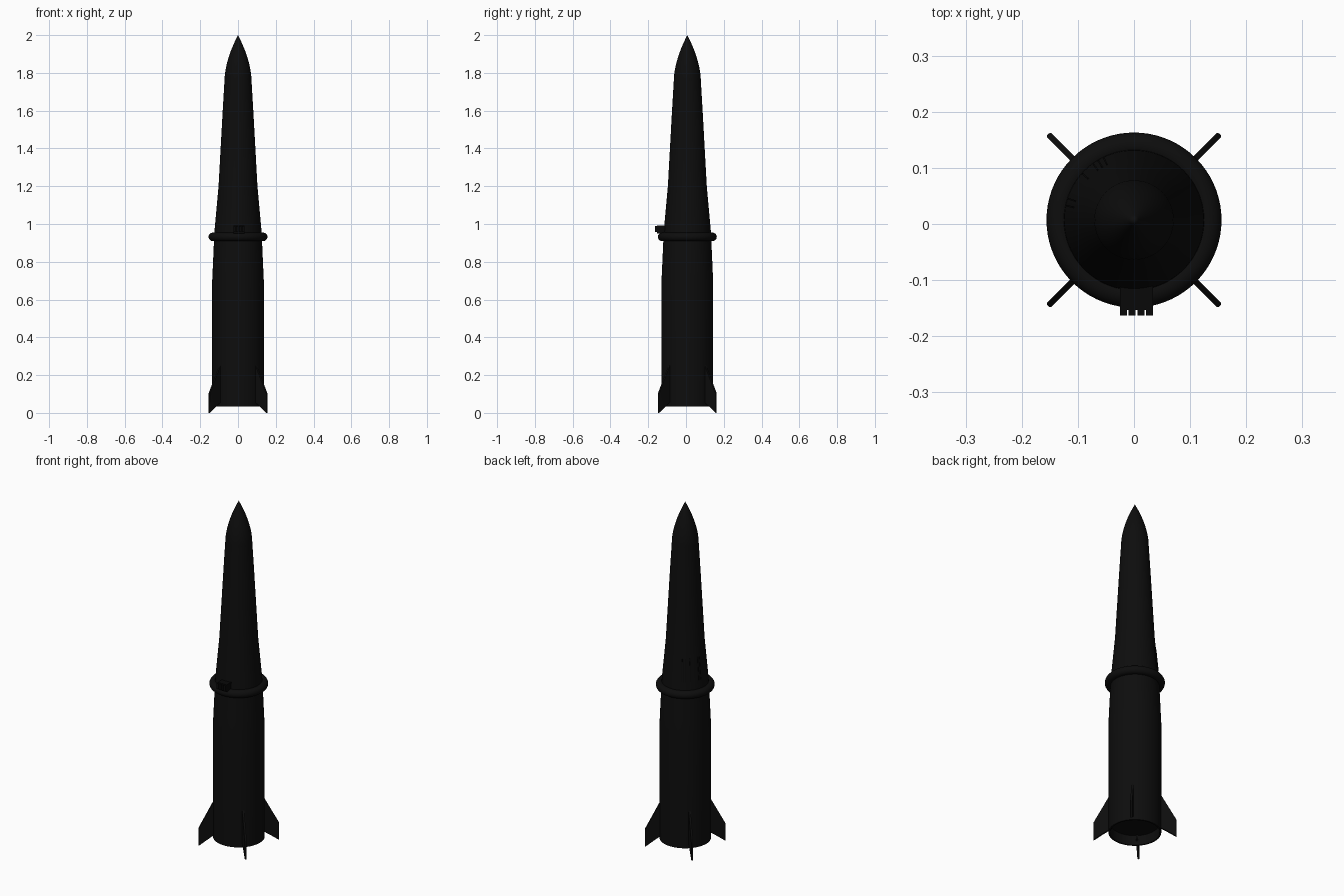
import bpy, bmesh, math
from mathutils import Matrix, Vector

if "Cube" in bpy.data.objects:
    bpy.data.objects.remove(bpy.data.objects["Cube"])

CY = 0.007  # body axis sits slightly behind centre because of the front connector


def material(name, rgb):
    m = bpy.data.materials.new(name)
    m.diffuse_color = (*rgb, 1)
    m.use_nodes = True
    m.node_tree.nodes["Principled BSDF"].inputs["Base Color"].default_value = m.diffuse_color
    return m


BLACK = material("matte black", (0.004, 0.004, 0.004))
DEEP = material("deep black", (0.0025, 0.0025, 0.0025))


def finish(name, bm, mat, smooth=None):
    bmesh.ops.recalc_face_normals(bm, faces=bm.faces)
    me = bpy.data.meshes.new(name)
    bm.to_mesh(me)
    bm.free()
    me.materials.append(mat)
    ob = bpy.data.objects.new(name, me)
    bpy.context.collection.objects.link(ob)
    if smooth:
        bpy.ops.object.select_all(action='DESELECT')
        ob.select_set(True)
        bpy.context.view_layer.objects.active = ob
        bpy.ops.object.shade_smooth_by_angle(angle=math.radians(smooth))
    return ob


def lathe(name, profile, mat, closed=False, steps=72):
    """Spin a list of (radius, z) points round the body axis."""
    bm = bmesh.new()
    vs = [bm.verts.new((r, CY, z)) for r, z in profile]
    pairs = list(zip(vs, vs[1:])) + ([(vs[-1], vs[0])] if closed else [])
    edges = [bm.edges.new(p) for p in pairs]
    bmesh.ops.spin(bm, geom=vs + edges, cent=(0, CY, 0), axis=(0, 0, 1),
                   angle=2 * math.pi, steps=steps)
    bmesh.ops.remove_doubles(bm, verts=bm.verts, dist=1e-5)
    return finish(name, bm, mat, 30)


def box(name, lo, hi, mat):
    bm = bmesh.new()
    lo, hi = Vector(lo), Vector(hi)
    bmesh.ops.create_cube(bm, size=1, matrix=Matrix.Translation((lo + hi) / 2)
                          @ Matrix.Diagonal((*(hi - lo), 1)))
    return finish(name, bm, mat)


def radial_plate(name, outline, thick, angle, mat, bevel=0):
    """Extrude a (radius, z) outline and turn it round the body axis."""
    bm = bmesh.new()
    f = bm.faces.new([bm.verts.new((r, -thick / 2, z)) for r, z in outline])
    ext = bmesh.ops.extrude_face_region(bm, geom=[f])["geom"]
    bmesh.ops.translate(bm, vec=(0, thick, 0),
                        verts=[v for v in ext if isinstance(v, bmesh.types.BMVert)])
    if bevel:
        bmesh.ops.recalc_face_normals(bm, faces=bm.faces)
        rim = max(r for r, z in outline)
        edges = [e for e in bm.edges
                 if all(v.co.x > rim - 1e-5 for v in e.verts)
                 and abs(e.verts[0].co.y - e.verts[1].co.y) < 1e-6]
        bmesh.ops.bevel(bm, geom=edges, offset=bevel, segments=3,
                        profile=0.5, affect='EDGES')
    bm.transform(Matrix.Translation((0, CY, 0)) @ Matrix.Rotation(angle, 4, 'Z'))
    return finish(name, bm, mat, 30)


# Lower stage with a recessed base
lathe("lower_body", [(0, 0.09), (0.127, 0.09), (0.129, 0.035), (0.137, 0.035),
                     (0.137, 0.69), (0.133, 0.78), (0.126, 0.935)], BLACK)

# Tapered upper stage and ogive nose
lathe("upper_body", [(0.126, 0.935), (0.124, 0.97), (0.103, 1.2), (0.092, 1.4),
                     (0.081, 1.6), (0.0715, 1.76)], BLACK)
nose = [(0.0715 * (1 - t ** 1.75), 1.76 + 0.24 * t) for t in [i / 14 for i in range(15)]]
lathe("nose_cone", nose, BLACK)

# Round collar between the stages
lathe("collar_ring", [(0.1335 + 0.0225 * math.cos(a), 0.932 + 0.0225 * math.sin(a))
                      for a in [2 * math.pi * i / 20 for i in range(20)]],
      BLACK, closed=True)

# Four swept tail fins on the diagonals
for i in range(4):
    ang = math.radians(45 + 90 * i)
    radial_plate(f"tail_fin_{i + 1}", [(0.12, 0.065), (0.168, 0.034), (0.2165, 0.0),
                                       (0.2165, 0.1), (0.137, 0.25), (0.12, 0.25)],
                 0.011, ang, BLACK, bevel=0.004)

# Connector block on the front of the collar, with small prongs
box("connector_block", (-0.025, -0.153, 0.95), (0.034, -0.105, 0.992), DEEP)
for i in range(4):
    x = -0.025 + i * 0.0155
    box(f"connector_prong_{i + 1}", (x, -0.163, 0.957), (x + 0.0125, -0.15, 0.99), DEEP)

# Short thin ribs on the back left of the upper stage
for i, deg in enumerate((168, 162, 138, 126, 121, 116)):
    radial_plate(f"upper_rib_{i + 1}", [(0.115, 1.0), (0.1235, 1.0), (0.1115, 1.13),
                                        (0.103, 1.13)],
                 0.003, math.radians(deg), DEEP)
